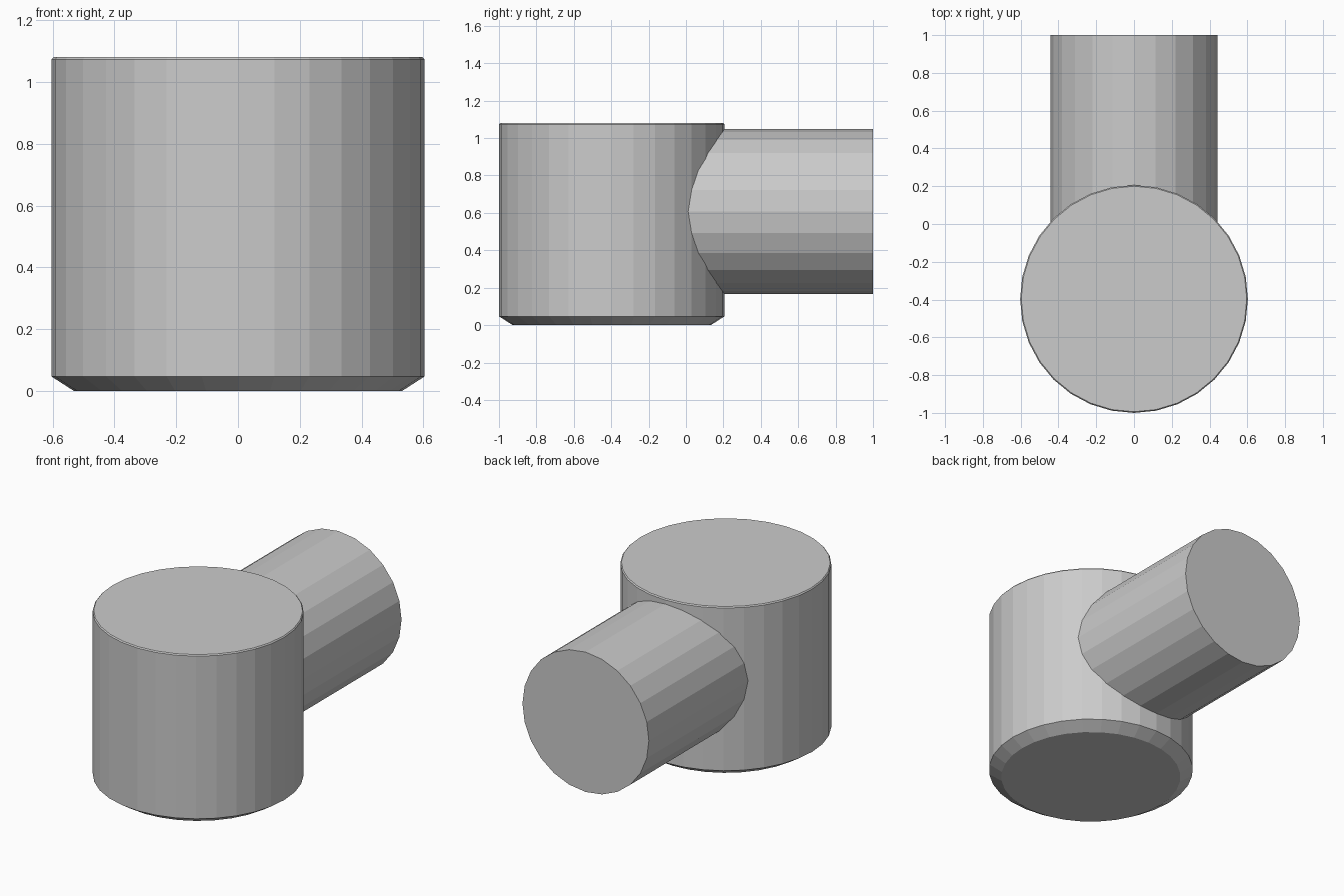
import bpy, bmesh, math
from mathutils import Matrix

if "Cube" in bpy.data.objects:
    bpy.data.objects.remove(bpy.data.objects["Cube"])


def lathe(name, profile, sides, matrix):
    """Closed solid of revolution from (radius, height) points."""
    bm = bmesh.new()
    rings = [[bm.verts.new((r * math.cos(2 * math.pi * i / sides),
                            r * math.sin(2 * math.pi * i / sides), z))
              for i in range(sides)] for r, z in profile]
    for low, high in zip(rings, rings[1:]):
        for i in range(sides):
            j = (i + 1) % sides
            bm.faces.new((low[i], low[j], high[j], high[i]))
    bm.faces.new(rings[0][::-1])
    bm.faces.new(rings[-1])
    bm.transform(matrix)
    bmesh.ops.recalc_face_normals(bm, faces=bm.faces)
    mesh = bpy.data.meshes.new(name)
    bm.to_mesh(mesh)
    bm.free()
    obj = bpy.data.objects.new(name, mesh)
    bpy.context.collection.objects.link(obj)
    return obj


# Upright drum with a chamfered base and a tiny softened top rim
drum = lathe("drum_with_side_pipe",
             [(0.53, 0), (0.603, 0.047), (0.603, 1.073), (0.597, 1.08)],
             32, Matrix.Translation((0, -0.397, 0)))

# Side pipe running from inside the drum to the back
pipe = lathe("side_pipe_helper", [(0.441, 0), (0.441, 1.3)], 24,
             Matrix.Translation((0, -0.3, 0.607)) @ Matrix.Rotation(-math.pi / 2, 4, 'X'))
pipe.hide_render = True

# Merge both into one solid
union = drum.modifiers.new("join_pipe", 'BOOLEAN')
union.operation = 'UNION'
union.solver = 'EXACT'
union.object = pipe
bpy.context.view_layer.objects.active = drum
drum.select_set(True)
bpy.ops.object.modifier_apply(modifier=union.name)
bpy.data.objects.remove(pipe, do_unlink=True)
